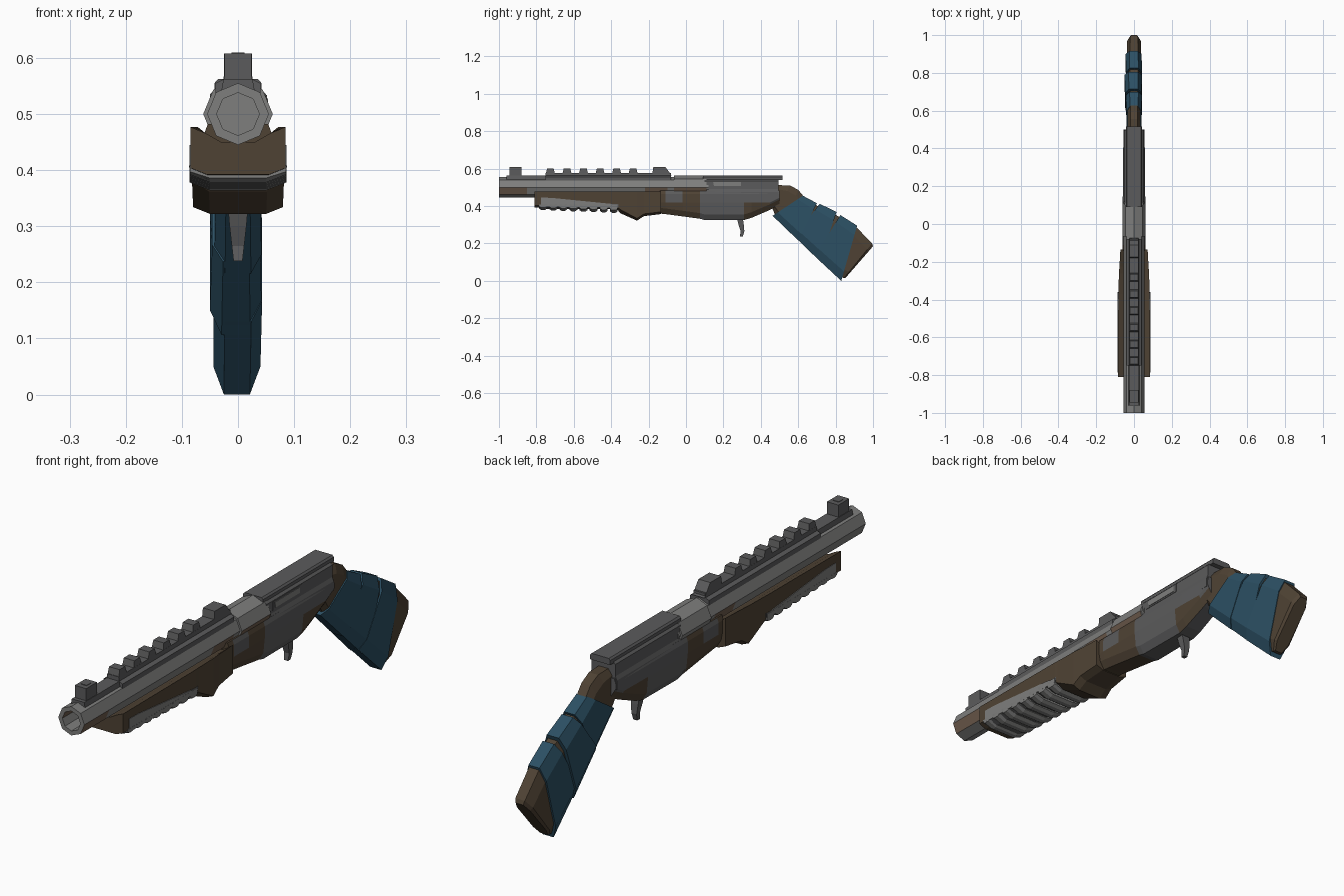
import bpy, bmesh, math
from mathutils import Vector


def mat(name, col):
    m = bpy.data.materials.new(name)
    m.diffuse_color = (*col, 1)
    return m


STEEL = mat("light steel", (0.21, 0.21, 0.205))
GREY = mat("dark grey metal", (0.105, 0.105, 0.107))
BROWN = mat("worn brown wood", (0.078, 0.055, 0.034))
TAN = mat("rusty tan", (0.16, 0.108, 0.075))
BLUE = mat("blue cloth", (0.025, 0.08, 0.127))


def finish(name, bm, mats, rule=None):
    bmesh.ops.recalc_face_normals(bm, faces=bm.faces[:])
    if rule:
        for f in bm.faces:
            f.material_index = rule(f.calc_center_median(), f.normal)
    me = bpy.data.meshes.new(name)
    bm.to_mesh(me)
    bm.free()
    for m in mats:
        me.materials.append(m)
    ob = bpy.data.objects.new(name, me)
    bpy.context.collection.objects.link(ob)
    return ob


def loft(name, rings, mats, rule=None):
    """Skin a list of equal rings of 3D points and cap both ends."""
    bm = bmesh.new()
    rows = [[bm.verts.new(p) for p in r] for r in rings]
    n = len(rows[0])
    for a, b in zip(rows, rows[1:]):
        for i in range(n):
            bm.faces.new((a[i], a[(i + 1) % n], b[(i + 1) % n], b[i]))
    bm.faces.new(rows[0])
    bm.faces.new(rows[-1])
    return finish(name, bm, mats, rule)


def ring(y, half):
    """Mirror a half section of (x, z) points, top to bottom, into a ring at y."""
    return [(x, y, z) for x, z in half] + [(-x, y, z) for x, z in reversed(half)]


def prism(name, half, y0, y1, m):
    return loft(name, [ring(y0, half), ring(y1, half)], [m])


def box(name, w, y0, y1, z0, z1, m, top=None):
    return prism(name, [(w if top is None else top, z1), (w, z0)], y0, y1, m)


def plate(name, pts, x0, x1, m):
    """Side profile of (y, z) points extruded in x."""
    return loft(name, [[(x0, y, z) for y, z in pts], [(x1, y, z) for y, z in pts]], [m])


# Barrel: octagonal tube with a hollow muzzle and rusty patches
def octagon(y, r):
    return [(r * math.cos(i * math.pi / 4), y, 0.5 + r * math.sin(i * math.pi / 4))
            for i in range(8)]


def rust(c, n):
    low_side = abs(n.x) > 0.6 and n.z < 0
    if low_side and c.y < -0.8 and n.x > 0 and c.y > -0.999:
        return 1
    return 1 if low_side and -0.22 < c.y < -0.1 else 0


loft("barrel", [octagon(y, r) for y, r in
     ((-0.8, 0.038), (-1, 0.038), (-1, 0.055), (-0.85, 0.055), (-0.22, 0.055),
      (-0.1, 0.055), (0.12, 0.055))], [STEEL, TAN], rust)
loft("chamber", [octagon(-0.065, 0.062), octagon(0.11, 0.062)], [STEEL, TAN],
     lambda c, n: 1 if n.x > 0.6 and n.z < 0 else 0)

# Sight rail with teeth, rear block and front sight
prism("rail_base", [(0.024, 0.578), (0.026, 0.562), (0.04, 0.555), (0.04, 0.53)],
      -0.75, -0.08, GREY)
prism("rail_strip", [(0.026, 0.562), (0.03, 0.54)], -0.96, -0.74, GREY)
for i in range(6):
    y = -0.725 + i * 0.0885
    loft(f"rail_tooth_{i + 1}", [
        [(sx * 0.024, y + sy * 0.024, 0.574) for sx, sy in ((-1, -1), (1, -1), (1, 1), (-1, 1))],
        [(sx * 0.022, y + sy * 0.017, 0.602) for sx, sy in ((-1, -1), (1, -1), (1, 1), (-1, 1))]],
        [GREY])
plate("rear_sight", [(-0.18, 0.57), (-0.175, 0.608), (-0.11, 0.608), (-0.075, 0.562)],
      -0.025, 0.025, GREY)
box("front_sight", 0.024, -0.945, -0.88, 0.555, 0.608, GREY)
box("front_sight_bead", 0.012, -0.925, -0.9, 0.6, 0.61, GREY)

# Upper receiver with top plate and ejection port
prism("upper_receiver", [(0.04, 0.545), (0.05, 0.535), (0.05, 0.49), (0.056, 0.475),
                         (0.056, 0.44)], 0.1, 0.495, GREY)
prism("top_plate", [(0.036, 0.562), (0.042, 0.555), (0.042, 0.538)], 0.09, 0.515, GREY)
plate("port_frame", [(0.135, 0.50), (0.135, 0.534), (0.31, 0.534), (0.31, 0.50)],
      0.045, 0.0515, GREY)
plate("port_bolt", [(0.15, 0.506), (0.145, 0.528), (0.295, 0.528), (0.295, 0.506)],
      0.046, 0.0535, STEEL)


# Lower body: brown at both ends, bare metal in the middle
def body_ring(y, zb, w):
    return ring(y, [(w - 0.006, 0.482), (w, 0.465), (w, max(0.42, zb + 0.04)),
                    (w - 0.006, zb + 0.03), (w - 0.024, zb)])


def body_rule(c, n):
    if c.y < 0.07:
        return 1 if -0.12 < c.y < 0.0 and abs(n.x) > 0.8 and c.z > 0.42 else 0
    if c.y > 0.33 and c.z < 0.425 and abs(n.x) > 0.3:
        return 0
    return 1


loft("lower_body", [body_ring(*s) for s in
     ((-0.14, 0.36, 0.06), (-0.11, 0.357, 0.06), (-0.02, 0.345, 0.06), (0.075, 0.332, 0.06),
      (0.1, 0.325, 0.06), (0.31, 0.325, 0.058), (0.35, 0.337, 0.058), (0.45, 0.38, 0.056),
      (0.5, 0.405, 0.055))], [BROWN, GREY], body_rule)

# Trigger
loft("trigger", [[(sx * w, y + sy * d, z) for sx, sy in ((-1, -1), (1, -1), (1, 1), (-1, 1))]
                 for w, d, y, z in ((0.018, 0.016, 0.288, 0.335), (0.015, 0.014, 0.295, 0.30),
                                    (0.011, 0.010, 0.302, 0.265), (0.008, 0.008, 0.296, 0.238))],
     [GREY])


# Fore-end: grooved for the barrel, with a hand stop at the rear
def fore_ring(y, zb, w, drop):
    return ring(y, [(0.03, 0.45), (0.058, 0.466), (w, 0.477), (w, zb + drop),
                    (w - 0.03 if drop else w - 0.004, zb)])


loft("fore_end", [fore_ring(*s) for s in
     ((-0.81, 0.392, 0.085, 0.012), (-0.37, 0.385, 0.083, 0.012), (-0.352, 0.362, 0.082, 0.02),
      (-0.262, 0.322, 0.08, 0.012), (-0.225, 0.346, 0.077, 0.012), (-0.134, 0.357, 0.072, 0.012))],
     [BROWN])

# Worn metal side panels and gripping ribs under the fore-end
for side, s in (("right", 1), ("left", -1)):
    plate(f"side_panel_{side}", [(-0.775, 0.445), (-0.72, 0.444), (-0.40, 0.412),
                                 (-0.36, 0.39), (-0.775, 0.395)], s * 0.07, s * 0.0865, STEEL)
prism("rib_bed", [(0.084, 0.41), (0.084, 0.396), (0.052, 0.383)], -0.78, -0.36, GREY)
for i in range(8):
    y, d = -0.785 + i * 0.054, -0.002 * i
    rib = [(0.087, 0.408), (0.086, 0.392 + d), (0.05, 0.378 + d)]
    slim = [(0.087, 0.408), (0.085, 0.397 + d), (0.05, 0.386 + d)]
    loft(f"grip_rib_{i + 1}", [ring(y, slim), ring(y + 0.012, rib), ring(y + 0.03, rib),
                               ring(y + 0.042, slim)], [STEEL])


# Pistol grip: chamfered sections between a top point and a bottom point
def grip_ring(ty, tz, by, bz, w, shift=0.0):
    t, b = Vector((shift, ty, tz)), Vector((shift, by, bz))
    half = [(0.55, 0), (1, 0.17), (1, 0.83), (0.55, 1)]
    pts = half + [(-x, v) for x, v in reversed(half)]
    return [t.lerp(b, v) + Vector((x * w, 0, 0)) for x, v in pts]


loft("grip_core", [grip_ring(*s) for s in
     ((0.485, 0.512, 0.46, 0.39, 0.036), (0.555, 0.51, 0.485, 0.335, 0.035),
      (0.60, 0.487, 0.53, 0.30, 0.034), (0.63, 0.45, 0.56, 0.268, 0.034),
      (0.70, 0.402, 0.64, 0.195, 0.035), (0.80, 0.353, 0.73, 0.11, 0.037),
      (0.91, 0.288, 0.825, 0.02, 0.038), (0.995, 0.20, 0.845, 0.015, 0.036),
      (1.0, 0.185, 0.852, 0.015, 0.028))], [BROWN])

# Cloth wrap: overlapping slanted bands
bands = [((0.625, 0.455, 0.463, 0.348, 0.039, 0), (0.70, 0.415, 0.60, 0.216, 0.042, 0)),
         ((0.715, 0.412, 0.58, 0.237, 0.043, -0.003), (0.805, 0.368, 0.715, 0.106, 0.046, -0.004)),
         ((0.825, 0.352, 0.69, 0.13, 0.043, 0), (0.915, 0.295, 0.83, 0.0, 0.042, -0.002))]
for i, (a, b) in enumerate(bands):
    loft(f"cloth_band_{i + 1}", [grip_ring(*a), grip_ring(*b)], [BLUE])
